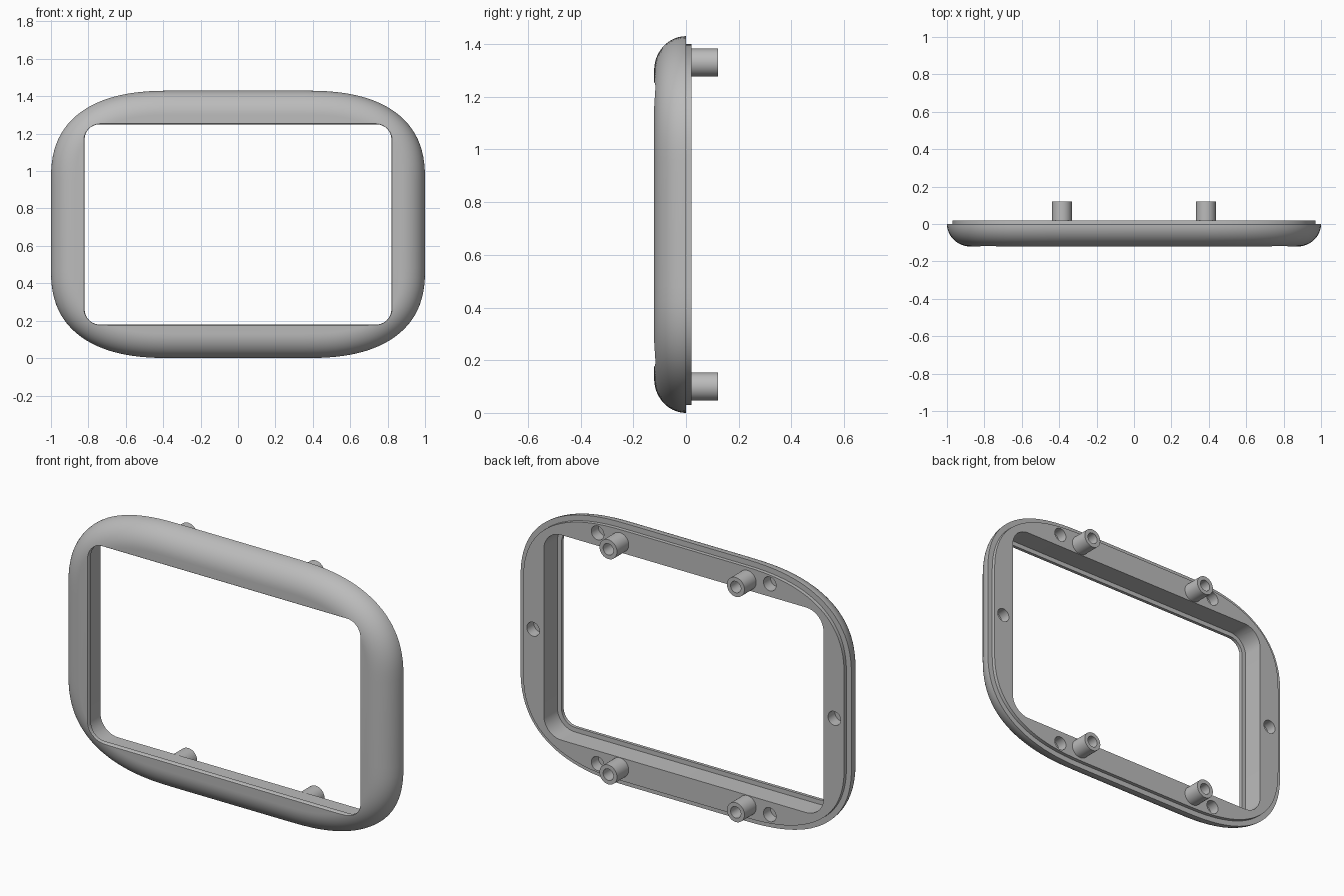
import bpy, bmesh, math
from mathutils import Vector

cube = bpy.data.objects.get("Cube")
if cube:
    bpy.data.objects.remove(cube, do_unlink=True)

HALF_W, HALF_H = 1.0, 0.715
MID_Z = HALF_H
BACK = 0.02

grey = bpy.data.materials.new("satin_grey")
grey.use_nodes = True
grey.diffuse_color = (0.5, 0.5, 0.5, 1)
grey.node_tree.nodes["Principled BSDF"].inputs["Base Color"].default_value = grey.diffuse_color


def rounded_loop(w, h, a, b, power, steps=24):
    """Closed x/z outline with superelliptic corners of size a by b."""
    quarter = []
    for i in range(steps + 1):
        t = math.pi / 2 * i / steps
        quarter.append(Vector((w - a + a * math.cos(t) ** (2 / power) if i < steps else w - a,
                               h - b + b * math.sin(t) ** (2 / power))))
    mirror_x = [Vector((-p.x, p.y)) for p in reversed(quarter)]
    upper = quarter + mirror_x
    return upper + [-p for p in upper]


def inset(loop, d):
    """Move every outline point inward along its normal."""
    out = []
    for i, p in enumerate(loop):
        t = (loop[(i + 1) % len(loop)] - loop[i - 1]).normalized()
        out.append(p + Vector((-t.y, t.x)) * d)
    return out


def loft(name, rings, closed=False):
    """Skin a list of (outline, y) rings; cap the ends unless closed."""
    bm = bmesh.new()
    rows = [[bm.verts.new((p.x, y, p.y + MID_Z)) for p in loop] for loop, y in rings]
    n = len(rows[0])
    pairs = list(zip(rows, rows[1:])) + ([(rows[-1], rows[0])] if closed else [])
    for r, s in pairs:
        for i in range(n):
            j = (i + 1) % n
            bm.faces.new((r[i], r[j], s[j], s[i]))
    if not closed:
        bm.faces.new(rows[0])
        bm.faces.new(rows[-1])
    bmesh.ops.recalc_face_normals(bm, faces=bm.faces[:])
    mesh = bpy.data.meshes.new(name)
    bm.to_mesh(mesh)
    bm.free()
    mesh.materials.append(grey)
    obj = bpy.data.objects.new(name, mesh)
    bpy.context.collection.objects.link(obj)
    return obj


def circle(x, z, r, n=32):
    return [Vector((x + r * math.cos(2 * math.pi * i / n),
                    z + r * math.sin(2 * math.pi * i / n))) for i in range(n)]


def activate(obj):
    bpy.ops.object.select_all(action='DESELECT')
    obj.select_set(True)
    bpy.context.view_layer.objects.active = obj


def cut(target, cutter):
    cutter.hide_render = True
    activate(target)
    mod = target.modifiers.new("cut", 'BOOLEAN')
    mod.operation = 'DIFFERENCE'
    mod.solver = 'EXACT'
    mod.object = cutter
    bpy.ops.object.modifier_apply(modifier=mod.name)
    bpy.data.objects.remove(cutter, do_unlink=True)


def finish(obj):
    activate(obj)
    bpy.ops.object.shade_smooth_by_angle(angle=math.radians(30))


# Domed frame body with a stepped back flange
outline = rounded_loop(HALF_W, HALF_H, 0.65, 0.48, 2.5)
DEPTH, ROUND, STEPS = 0.121, 0.13, 14
rings = [(inset(outline, 0.03), BACK), (inset(outline, 0.03), 0.0)]
for i in range(STEPS + 1):
    t = math.pi / 2 * i / STEPS
    rings.append((inset(outline, ROUND * (1 - math.cos(t))), -DEPTH * math.sin(t)))
frame = loft("frame", rings)

# Window opening with a softened front edge
opening = rounded_loop(0.82, 0.535, 0.08, 0.08, 2, 10)
cut(frame, loft("opening_cutter", [(inset(opening, -0.02), -0.14), (inset(opening, -0.006), -0.123),
                                   (inset(opening, -0.001), -0.116), (opening, -0.11), (opening, 0.1)]))

# Wider rear recess leaving a thin front lip
recess = rounded_loop(0.845, 0.56, 0.105, 0.105, 2, 10)
cut(frame, loft("recess_cutter", [(recess, -0.097), (recess, 0.1)]))

# Blind holes in the back
holes = [(sx * 0.52, sz * 0.63) for sx in (-1, 1) for sz in (-1, 1)]
holes += [(-0.91, 0), (0.91, 0)]
for x, z in holes:
    hole = circle(x, z, 0.038)
    cut(frame, loft("hole_cutter", [(hole, -0.04), (hole, 0.1)]))
finish(frame)

# Hollow mounting posts
for sx, side in ((1, "left"), (-1, "right")):
    for sz, level in ((1, "upper"), (-1, "lower")):
        x, z = sx * 0.385, sz * 0.615
        outer, bore = circle(x, z, 0.053), circle(x, z, 0.031)
        post = loft(f"{level}_{side}_post",
                    [(outer, BACK - 0.005), (outer, 0.121), (bore, 0.121), (bore, 0.03)])
        finish(post)
